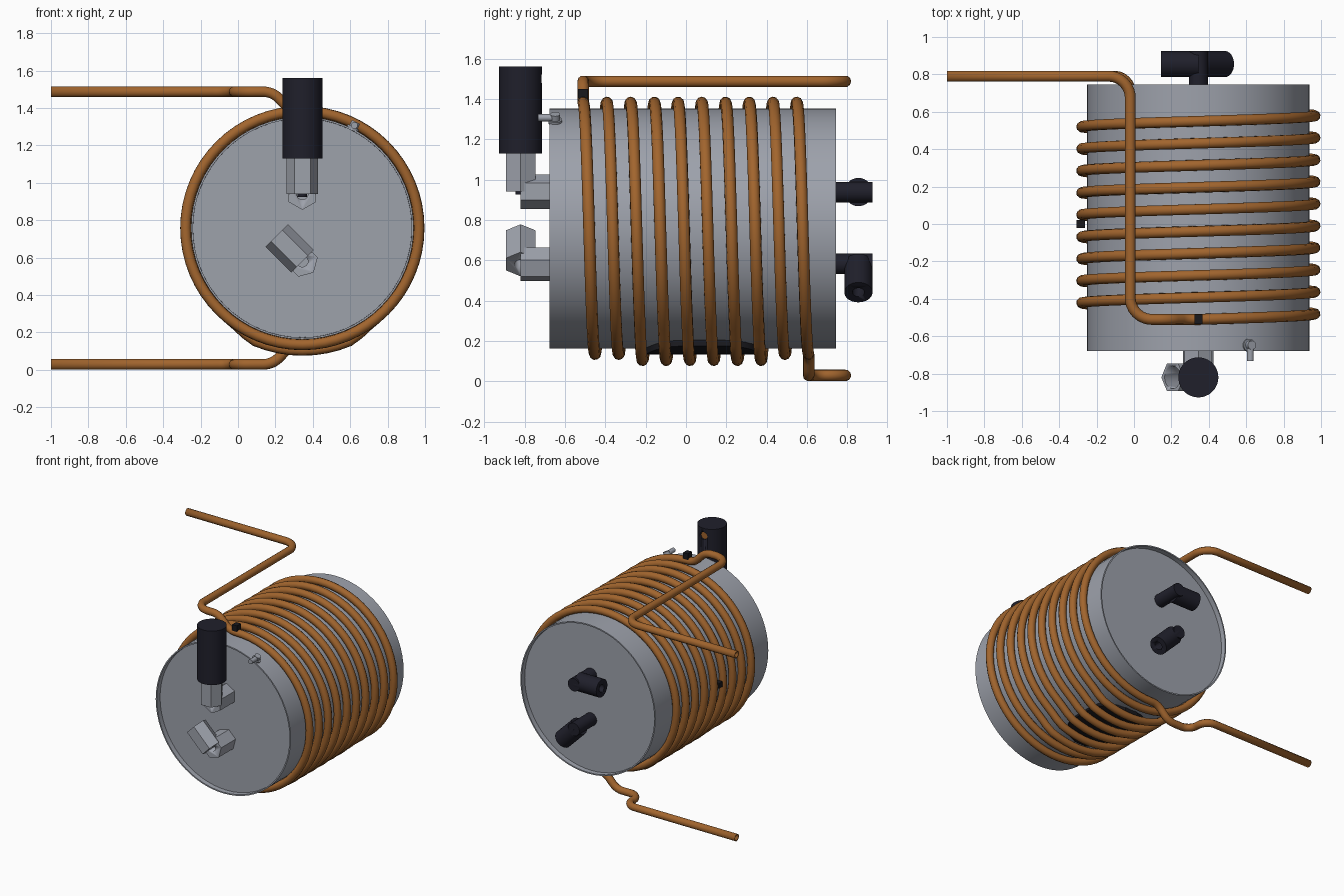
import bpy, bmesh, math
from mathutils import Vector

if "Cube" in bpy.data.objects:
    bpy.data.objects.remove(bpy.data.objects["Cube"])

CX, CZ = 0.344, 0.758          # tank axis
FRONT, BACK = -0.678, 0.745    # tank ends
TANK_R, COIL_R, PIPE_R = 0.595, 0.624, 0.029
X, Y, Z = Vector((1, 0, 0)), Vector((0, 1, 0)), Vector((0, 0, 1))


def material(name, rgb):
    m = bpy.data.materials.new(name)
    m.use_nodes = True
    m.diffuse_color = (*rgb, 1)
    m.node_tree.nodes["Principled BSDF"].inputs["Base Color"].default_value = (*rgb, 1)
    return m


STEEL = material("grey steel", (0.34, 0.36, 0.41))
COPPER = material("copper", (0.36, 0.13, 0.027))
BLACK = material("black plastic", (0.014, 0.014, 0.024))
RUBBER = material("black rubber", (0.009, 0.009, 0.012))


def finish(name, bm, mat):
    bmesh.ops.recalc_face_normals(bm, faces=bm.faces)
    mesh = bpy.data.meshes.new(name)
    bm.to_mesh(mesh)
    bm.free()
    mesh.materials.append(mat)
    ob = bpy.data.objects.new(name, mesh)
    bpy.context.collection.objects.link(ob)
    activate(ob)
    bpy.ops.object.shade_smooth_by_angle(angle=math.radians(30))
    return ob


def activate(ob):
    bpy.ops.object.select_all(action='DESELECT')
    ob.select_set(True)
    bpy.context.view_layer.objects.active = ob


def loft(rings):
    """Closed solid through rings of equal length."""
    bm = bmesh.new()
    rings = [[bm.verts.new(p) for p in ring] for ring in rings]
    bm.faces.new(rings[0])
    bm.faces.new(rings[-1])
    for a, b in zip(rings, rings[1:]):
        for i in range(len(a)):
            j = (i + 1) % len(a)
            bm.faces.new((a[i], a[j], b[j], b[i]))
    return bm


def prism(start, end, radius, sides, ref):
    """Straight prism whose first corner points along ref."""
    side = (end - start).normalized().cross(ref)
    angles = [2 * math.pi * i / sides for i in range(sides)]
    ring = [radius * (math.cos(a) * ref + math.sin(a) * side) for a in angles]
    return loft([[p + r for r in ring] for p in (start, end)])


def rod(name, start, end, radius, mat, sides=32, ref=None):
    ref = ref or (end - start).orthogonal().normalized()
    return finish(name, prism(start, end, radius, sides, ref), mat)


def bore(ob, start, end, radius):
    cutter = rod("bore_cutter", start, end, radius, ob.data.materials[0], 24)
    cutter.hide_render = True
    mod = ob.modifiers.new("bore", 'BOOLEAN')
    mod.operation, mod.object, mod.solver = 'DIFFERENCE', cutter, 'EXACT'
    activate(ob)
    bpy.ops.object.modifier_apply(modifier="bore")
    bpy.data.objects.remove(cutter)


def box(name, centre, size, mat):
    bm = bmesh.new()
    bmesh.ops.create_cube(bm, size=1)
    for v in bm.verts:
        v.co = Vector(c + s * k for c, s, k in zip(centre, size, v.co))
    return finish(name, bm, mat)


def fillet(points, radii):
    """Round the inner corners of a path."""
    out = [points[0]]
    for a, b, c, radius in zip(points, points[1:], points[2:], radii):
        u, v = (a - b).normalized(), (c - b).normalized()
        half = u.angle(v) / 2
        cut = radius / math.tan(half)
        centre = b + (u + v).normalized() * radius / math.sin(half)
        p, q = b + u * cut - centre, b + v * cut - centre
        out += [centre + p.lerp(q, t / 8).normalized() * radius for t in range(9)]
    return out + [points[-1]]


# Tank with recessed end plates
bm = prism(Vector((CX, FRONT, CZ)), Vector((CX, BACK, CZ)), TANK_R, 64, Z)
ends = [f for f in bm.faces if len(f.verts) > 4]
bmesh.ops.recalc_face_normals(bm, faces=bm.faces)
bmesh.ops.inset_individual(bm, faces=ends, thickness=0.01)
bmesh.ops.inset_individual(bm, faces=ends, thickness=0.0005, depth=-0.04)
finish("tank", bm, STEEL)

# Copper coil with inlet and outlet legs; it bulges over the sensor pad
PITCH, TURNS, STEPS, Y0 = 0.1177, 9.5, 64, -0.51
coil = []
for i in range(int(TURNS * STEPS) + 1):
    t = i / STEPS
    a, y = 2 * math.pi * t, Y0 + PITCH * t
    off = abs((a % (2 * math.pi)) - math.pi)
    lift = 0.03 * min(1, max(0, (0.62 - off) / 0.22)) if -0.27 < y < 0.43 else 0
    r = COIL_R + lift
    coil.append(Vector((CX + r * math.sin(a), y, CZ + r * math.cos(a))))


def leg(y, z_coil, z_out, turn):
    pts = [(CX, y, z_coil), (0.285, y, z_coil), (0.185, y, z_out),
           (-0.02, y, z_out), (-0.02, 0.79, z_out), (-1, 0.79, z_out)]
    return fillet([Vector(p) for p in pts], (0.12, 0.12, turn, turn))


top_leg = leg(Y0, CZ + COIL_R, 1.487, 0.115)
bottom_leg = leg(coil[-1].y, CZ - COIL_R, PIPE_R, 0.085)
path = top_leg[::-1] + coil[1:] + bottom_leg[1:]
curve = bpy.data.curves.new("copper_coil", 'CURVE')
curve.dimensions = '3D'
curve.bevel_depth, curve.bevel_resolution = PIPE_R, 3
spline = curve.splines.new('POLY')
spline.points.add(len(path) - 1)
for point, co in zip(spline.points, path):
    point.co = (*co, 1)
curve.materials.append(COPPER)
pipe = bpy.data.objects.new("copper_coil", curve)
bpy.context.collection.objects.link(pipe)
activate(pipe)
bpy.ops.object.convert(target='MESH')
pipe = bpy.context.view_layer.objects.active
wall = pipe.modifiers.new("pipe_wall", 'SOLIDIFY')
wall.thickness, wall.offset = 0.009, -1
bpy.ops.object.shade_smooth_by_angle(angle=math.radians(40))

# Curved rubber pad under the tank, with rounded corners
rings = []
for i in range(17):
    u = -math.cos(math.pi * i / 16)
    half = 0.37 * max(0.25, (1 - u ** 4) ** 0.5)
    arc = [half * (k / 6 - 1) for k in range(13)]
    outline = [(TANK_R - 0.005, a) for a in arc] + [(TANK_R + 0.03, a) for a in arc[::-1]]
    rings.append([(CX + r * math.sin(a), 0.09 + 0.29 * u, CZ - r * math.cos(a)) for r, a in outline])
finish("sensor_pad", loft(rings), RUBBER)

# Small sensor blocks on the coil and beside it
box("top_sensor", (CX, Y0, 1.425), (0.042, 0.05, 0.048), RUBBER)
box("side_sensor", (-0.285, 0, CZ), (0.045, 0.042, 0.042), RUBBER)

# Front hex elbows: one upright, one turned 45 degrees
slant = Vector((-1, 0, 1)).normalized()
for name, z, way in (("upper", 0.94, Z), ("lower", 0.58, slant)):
    c = Vector((CX, -0.82, z))
    stub = rod(name + "_hex_stub", Vector((CX, FRONT + 0.05, z)), c, 0.085, STEEL, 6, way)
    bore(stub, c - Y * 0.05, c + Y * 0.08, 0.03)
    arm = rod(name + "_hex_arm", c, c + way * 0.195, 0.085, STEEL, 6, way.cross(Y))
    bore(arm, c + way * 0.09, c + way * 0.3, 0.06)
    bore(arm, c - way * 0.05, c + way * 0.12, 0.03)

# Black relief valve with a stem in the upper elbow and a copper seat in its port
v = Vector((CX, -0.82, 1.13))
valve = rod("valve_body", v, v + Z * 0.43, 0.107, BLACK, 48)
rod("valve_stem", v - Z * 0.205, v + Z * 0.02, 0.026, BLACK, 24)
port = v + Z * 0.37
bore(valve, port + Y * 0.085, port + Y * 0.2, 0.03)
rod("valve_port_seat", port + Y * 0.08, port + Y * 0.096, 0.029, COPPER, 24)

# Back elbows: round stubs with bored side arms
for name, z, way in (("upper", 0.938, -X), ("lower", 0.582, -slant)):
    c = Vector((CX, 0.855, z))
    rod(name + "_back_stub", Vector((CX, BACK - 0.05, z)), c + Y * 0.069, 0.051, BLACK)
    arm = rod(name + "_back_arm", c, c + way * 0.2, 0.07, BLACK)
    bore(arm, c + way * 0.1, c + way * 0.3, 0.03)

# Grounding stud on the tank shoulder
out = Vector((0.268, 0, 0.529)).normalized()
foot = Vector((CX, -0.648, CZ)) + out * (TANK_R - 0.01)
rod("stud_base", foot, foot + out * 0.02, 0.034, STEEL, 24)
rod("stud_post", foot, foot + out * 0.05, 0.024, STEEL, 24)
tip = foot + out * 0.03
rod("stud_pin", tip, tip - Y * 0.085, 0.018, STEEL, 24)
